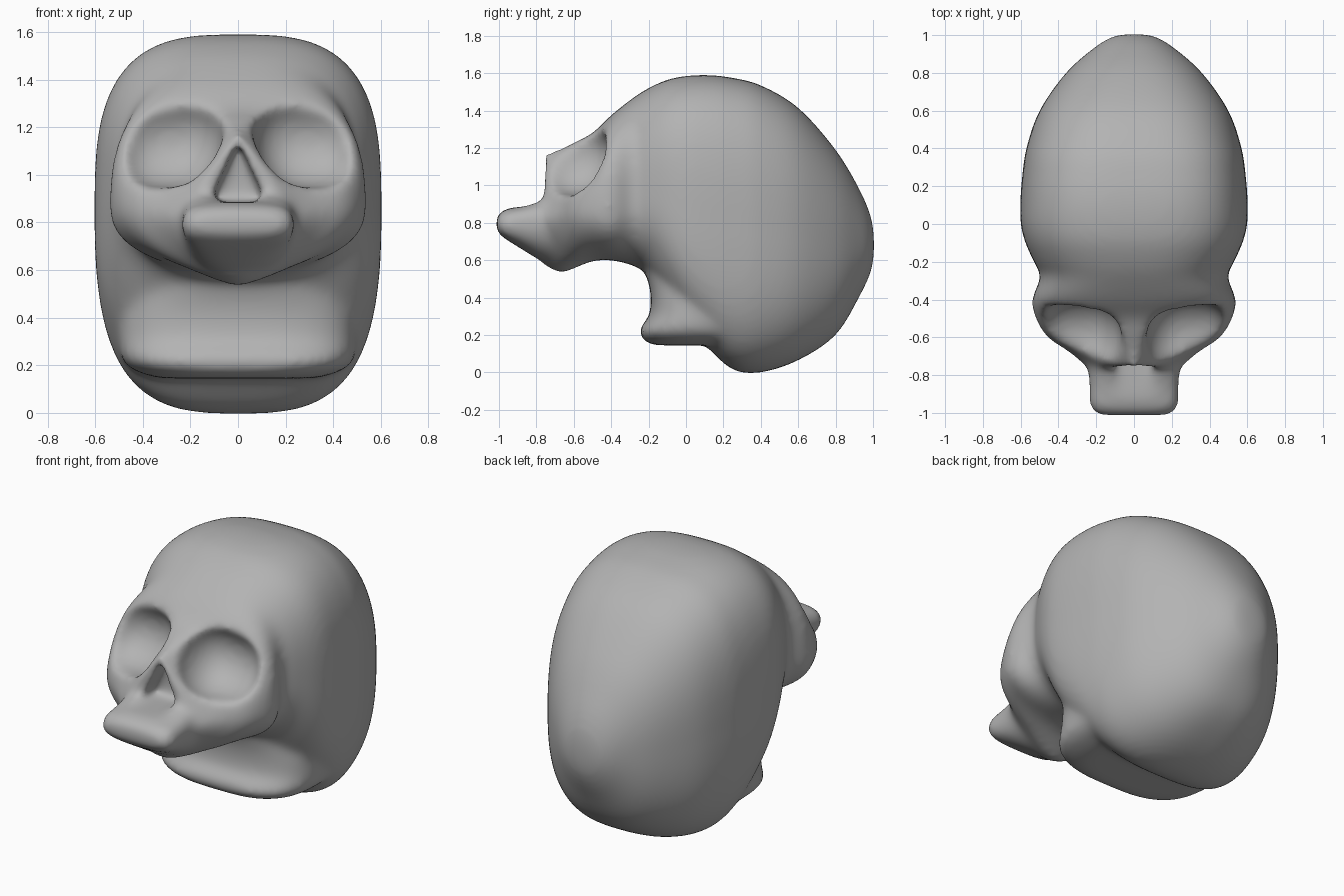
import bpy, bmesh
from math import cos, sin, pi, copysign

if "Cube" in bpy.data.objects:
    bpy.data.objects.remove(bpy.data.objects["Cube"])


def make_object(name, bm):
    bmesh.ops.recalc_face_normals(bm, faces=bm.faces)
    mesh = bpy.data.meshes.new(name)
    bm.to_mesh(mesh)
    bm.free()
    ob = bpy.data.objects.new(name, mesh)
    bpy.context.collection.objects.link(ob)
    return ob


def refine(rows, steps=5):
    # Catmull-Rom interpolation between the key sections
    out = []
    for k in range(len(rows) - 1):
        p0, p1 = rows[max(k - 1, 0)], rows[k]
        p2, p3 = rows[k + 1], rows[min(k + 2, len(rows) - 1)]
        for s in range(steps):
            t = s / steps
            out.append([b + 0.5 * t * (c - a + t * (2 * a - 5 * b + 4 * c - d
                        + t * (3 * (b - c) + d - a)))
                        for a, b, c, d in zip(p0, p1, p2, p3)])
    return out + [rows[-1]]


def loft(name, rows, upright=False, n=64):
    # sections: (position, top, bottom, widest, half width, top power, bottom power)
    # stacked along y, or along z when upright (top/bottom then mean back/front)
    bm = bmesh.new()
    rings = []
    for y, top, bot, mid, w, pt, pb in refine(rows):
        ring = []
        for i in range(n):
            a = 2 * pi * (i + 0.5) / n
            p, h = (pt, top - mid) if sin(a) > 0 else (pb, mid - bot)
            x = copysign(abs(cos(a)) ** (2 / p), cos(a)) * w
            z = copysign(abs(sin(a)) ** (2 / p), sin(a)) * h + mid
            ring.append(bm.verts.new((x, z, y) if upright else (x, y, z)))
        rings.append(ring)
    for a, b in zip(rings, rings[1:]):
        for i in range(n):
            j = (i + 1) % n
            bm.faces.new((a[i], a[j], b[j], b[i]))
    bm.faces.new(rings[0])
    bm.faces.new(rings[-1])
    return make_object(name, bm)


# cranium flowing into the face, back to front
skull = loft("skull", [
    (1.005, 0.73, 0.63, 0.68, 0.05, 2, 2),
    (0.99, 0.83, 0.54, 0.68, 0.12, 2, 2),
    (0.93, 0.975, 0.41, 0.69, 0.215, 2.2, 2.2),
    (0.80, 1.19, 0.20, 0.70, 0.36, 2.5, 2.5),
    (0.60, 1.415, 0.065, 0.74, 0.50, 2.8, 2.8),
    (0.40, 1.535, 0.0, 0.78, 0.57, 3, 3),
    (0.25, 1.575, 0.015, 0.80, 0.592, 3.1, 3.1),
    (0.12, 1.59, 0.13, 0.82, 0.602, 3.1, 3.1),
    (0.0, 1.585, 0.25, 0.88, 0.60, 3, 3),
    (-0.10, 1.565, 0.38, 0.93, 0.575, 2.9, 2.8),
    (-0.20, 1.52, 0.52, 0.95, 0.53, 2.8, 2.5),
    (-0.28, 1.47, 0.57, 0.92, 0.495, 2.8, 2.4),
    (-0.40, 1.375, 0.60, 0.86, 0.54, 2.8, 2.3),
    (-0.50, 1.28, 0.595, 0.86, 0.52, 2.3, 2.0),
    (-0.60, 1.23, 0.555, 0.85, 0.46, 1.7, 1.7),
    (-0.67, 1.20, 0.53, 0.84, 0.36, 1.2, 1.5),
    (-0.76, 1.18, 0.57, 0.82, 0.25, 1.0, 1.5),
])

# lower jaw ledge, stacked upwards
jaw = loft("jaw", [
    (0.145, 0.30, -0.18, 0.15, 0.34, 3, 3),
    (0.18, 0.32, -0.235, 0.15, 0.44, 3, 3.2),
    (0.23, 0.34, -0.25, 0.15, 0.49, 3, 3.2),
    (0.31, 0.36, -0.195, 0.15, 0.50, 3, 3.2),
    (0.43, 0.36, -0.19, 0.15, 0.49, 3, 3.2),
    (0.54, 0.36, -0.22, 0.15, 0.44, 3, 3),
    (0.63, 0.36, -0.24, 0.15, 0.36, 3, 3),
], upright=True)

# upper jaw / snout
snout = loft("snout", [
    (-0.55, 0.98, 0.62, 0.80, 0.26, 2.5, 2),
    (-0.70, 0.97, 0.58, 0.80, 0.255, 2.6, 2),
    (-0.78, 0.925, 0.60, 0.80, 0.24, 3, 2.2),
    (-0.88, 0.89, 0.66, 0.79, 0.235, 3.5, 2.6),
    (-0.96, 0.875, 0.71, 0.785, 0.235, 3.5, 3),
    (-1.0, 0.85, 0.74, 0.79, 0.21, 3, 3),
    (-1.015, 0.825, 0.765, 0.795, 0.17, 3, 3),
])

# eye socket cutters: ellipsoids squared off sideways
sockets = []
for side in (-1, 1):
    bm = bmesh.new()
    bmesh.ops.create_uvsphere(bm, u_segments=40, v_segments=24, radius=1)
    for v in bm.verts:
        x, y, z = v.co
        v.co = (side * 0.287 + 0.222 * copysign(abs(x) ** 0.75, x) - side * 0.02 * z,
                -0.605 + 0.215 * y, 1.145 + 0.2 * z)
    sockets.append(make_object("socket_cutter", bm))

# triangular nose opening cutter
bm = bmesh.new()
tri = [(-0.12, 0.885), (0.12, 0.885), (0, 1.14)]
face = bm.faces.new([bm.verts.new((x, -1.1, z)) for x, z in tri])
new = bmesh.ops.extrude_face_region(bm, geom=[face])["geom"]
bmesh.ops.translate(bm, vec=(0, 0.46, 0),
                    verts=[v for v in new if isinstance(v, bmesh.types.BMVert)])
nose = make_object("nose_cutter", bm)

# fuse, carve, then blend everything into one smooth surface
for part, op in [(jaw, 'UNION'), (snout, 'UNION'), (sockets[0], 'DIFFERENCE'),
                 (sockets[1], 'DIFFERENCE'), (nose, 'DIFFERENCE')]:
    m = skull.modifiers.new(part.name, 'BOOLEAN')
    m.object, m.operation, m.solver = part, op, 'EXACT'
    part.hide_render = True
m = skull.modifiers.new("Blend", 'REMESH')
m.mode, m.voxel_size, m.use_smooth_shade = 'VOXEL', 0.018, True
m = skull.modifiers.new("Soften", 'SMOOTH')
m.factor, m.iterations = 0.5, 26

# bake the result and drop the helpers
dg = bpy.context.evaluated_depsgraph_get()
final = bpy.data.meshes.new_from_object(skull.evaluated_get(dg))
skull.modifiers.clear()
skull.data = final
for part in [jaw, snout, nose] + sockets:
    bpy.data.objects.remove(part)
for p in final.polygons:
    p.use_smooth = True

# mid grey surface
grey = bpy.data.materials.new("grey")
grey.diffuse_color = (0.45, 0.45, 0.45, 1)
grey.use_nodes = True
grey.node_tree.nodes["Principled BSDF"].inputs["Base Color"].default_value = grey.diffuse_color
final.materials.clear()
final.materials.append(grey)
